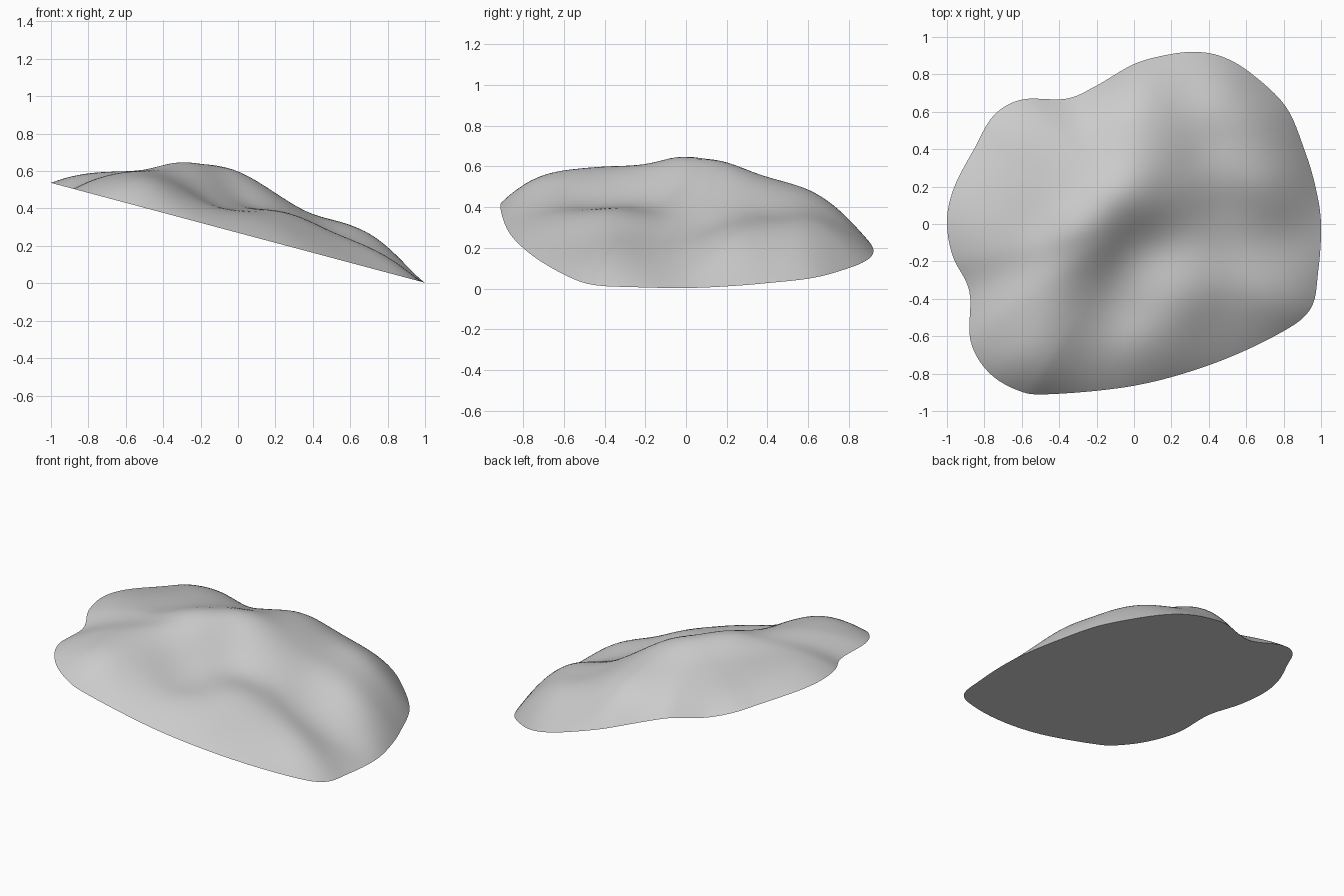
import bpy
import bmesh
import math
from mathutils import Vector

cube = bpy.data.objects.get("Cube")
if cube:
    bpy.data.objects.remove(cube, do_unlink=True)

RINGS = 40          # rings from centre to rim
STEPS = 6           # curve samples between two outline points

# Outline of the slab seen from above, counter-clockwise
OUTLINE = [(1, 0), (.97, .2), (.91, .4), (.81, .63), (.62, .81), (.47, .895),
           (.33, .92), (.18, .905), (0, .855), (-.2, .74), (-.36, .67),
           (-.6, .665), (-.75, .58), (-.85, .41), (-.96, .2), (-1, .02),
           (-.97, -.17), (-.88, -.36), (-.875, -.62), (-.78, -.79),
           (-.62, -.89), (-.45, -.91), (0, -.865), (.4, -.755), (.75, -.6),
           (.94, -.46), (.985, -.25)]

# Hills and hollows of the upper surface: x, y, height
RELIEF = [(-.8, .2, .56), (-.8, -.1, .585), (-.75, -.5, .56),
          (-.6, .45, .53), (-.38, .5, .5), (-.6, .1, .58), (-.6, -.25, .59),
          (-.55, -.5, .59), (-.5, -.75, .53), (-.35, .2, .59), (-.2, 0, .635),
          (-.3, -.22, .59), (-.32, -.45, .54), (-.25, -.7, .44),
          (-.15, -.42, .43), (-.15, .45, .52), (0, .65, .46), (.05, .4, .535),
          (.02, .15, .59), (.02, -.12, .44), (.02, -.35, .41), (.1, -.65, .35),
          (.32, .7, .34), (.22, .4, .46), (.22, .12, .45), (.3, -.1, .35),
          (.3, -.35, .365), (.4, .4, .365), (.55, .65, .28), (.6, .35, .31),
          (.55, .08, .27), (.58, -.1, .22), (.6, -.32, .235), (.5, -.55, .21),
          (.78, .25, .21), (.78, .05, .17), (.8, -.12, .11), (.8, -.3, .14)]


def base_height(x):
    """Tilted flat underside."""
    return .27 - .267 * x


def smooth_loop(points, steps):
    """Closed Catmull-Rom curve through the points."""
    pts = [Vector(p) for p in points]
    n = len(pts)
    out = []
    for i in range(n):
        a, b, c, d = (pts[(i + k) % n] for k in (-1, 0, 1, 2))
        for j in range(steps):
            t = j / steps
            out.append(.5 * (2 * b + (c - a) * t
                             + (2 * a - 5 * b + 4 * c - d) * t ** 2
                             + (3 * b - a - 3 * c + d) * t ** 3))
    return out


rim = smooth_loop(OUTLINE, STEPS)


def rim_share(x, y):
    """Distance from the centre as a share of the rim distance."""
    p = Vector((x, y))
    if p.length < .001:
        return 0
    nearest = max(rim, key=lambda r: r.normalized().dot(p.normalized()))
    return p.length / nearest.length


def edge_profile(s):
    """Fullness of the slab, falling to nothing at the rim."""
    return 1 - s ** 3.2


def blend(x, y, values):
    """Soft weighted average of the relief values near a place."""
    total = weight = 0
    for (px, py, _), v in zip(RELIEF, values):
        w = math.exp(-((x - px) ** 2 + (y - py) ** 2) / .04)
        total += w * v
        weight += w
    return total / weight


# Thickness at the relief points, sharpened so the blend passes through them
target = [(z - base_height(x)) / edge_profile(rim_share(x, y)) for x, y, z in RELIEF]
thickness = list(target)
for _ in range(6):
    error = [t - blend(p[0], p[1], thickness) for t, p in zip(target, RELIEF)]
    thickness = [v + .8 * e for v, e in zip(thickness, error)]


def surface_point(p, s):
    lift = max(0, blend(p.x, p.y, thickness)) * edge_profile(s)
    return (p.x, p.y, base_height(p.x) + lift)


# Upper surface in rings around the centre
bm = bmesh.new()
centre = bm.verts.new(surface_point(Vector((0, 0)), 0))
rings = []
for k in range(1, RINGS + 1):
    s = math.sin(k / RINGS * math.pi / 2)
    rings.append([bm.verts.new(surface_point(r * s, s)) for r in rim])

count = len(rim)
for i in range(count):
    j = (i + 1) % count
    bm.faces.new((centre, rings[0][i], rings[0][j]))
    for inner, outer in zip(rings, rings[1:]):
        bm.faces.new((inner[i], outer[i], outer[j], inner[j]))

# Flat underside
for face in bm.faces:
    face.smooth = True
underside = bm.faces.new(list(reversed(rings[-1])))
underside.smooth = False
for edge in underside.edges:
    edge.smooth = False

mesh = bpy.data.meshes.new("rock_slab")
bm.to_mesh(mesh)
bm.free()

# Plain grey stone
stone = bpy.data.materials.new("grey_stone")
stone.use_nodes = True
colour = (.6, .6, .6, 1)
stone.diffuse_color = colour
stone.node_tree.nodes["Principled BSDF"].inputs["Base Color"].default_value = colour
mesh.materials.append(stone)

rock = bpy.data.objects.new("rock_slab", mesh)
bpy.context.collection.objects.link(rock)
